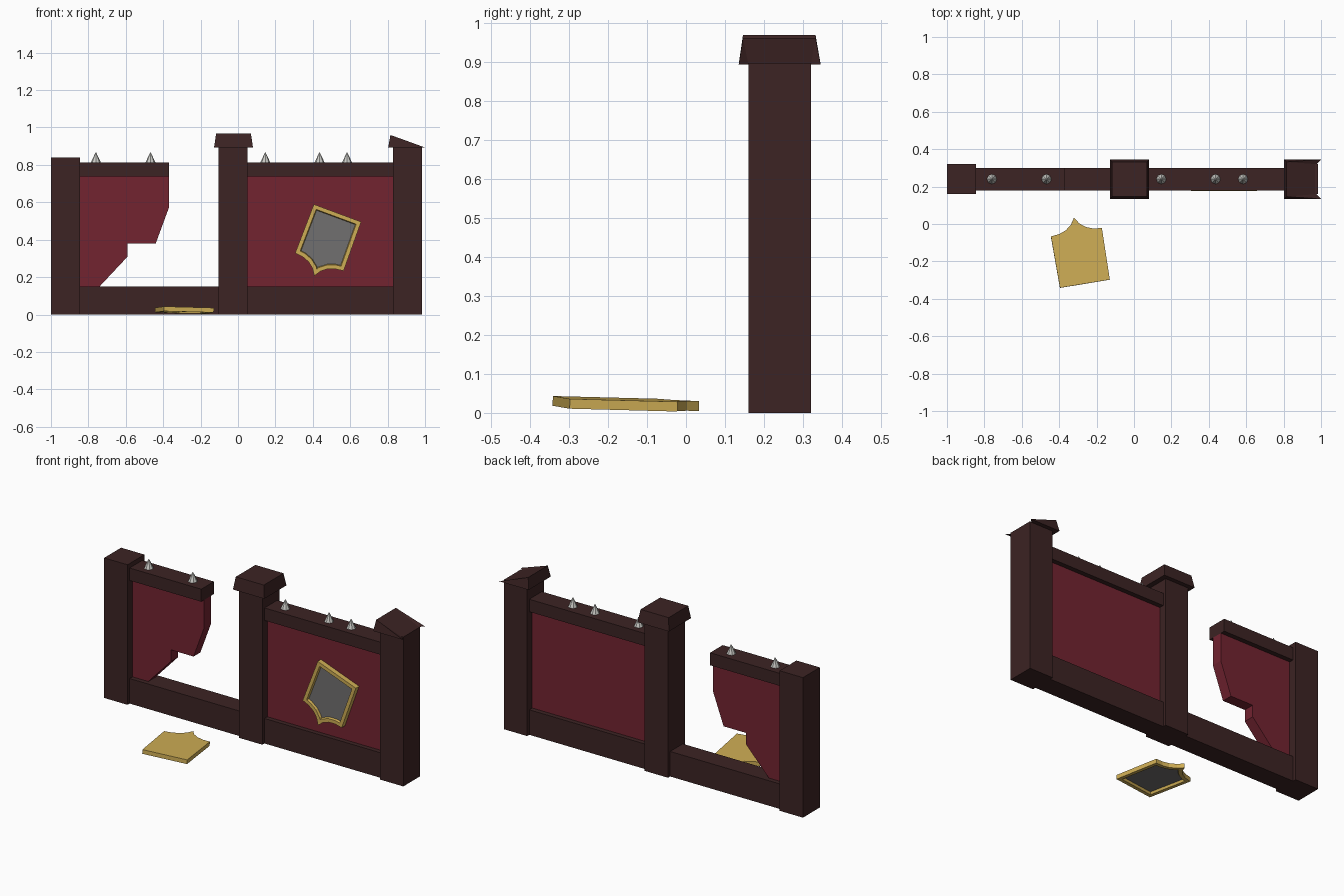
import bpy, bmesh
from mathutils import Vector, Matrix

if "Cube" in bpy.data.objects:
    bpy.data.objects.remove(bpy.data.objects["Cube"])


def material(name, rgb):
    m = bpy.data.materials.new(name)
    m.diffuse_color = (*rgb, 1)
    m.use_nodes = True
    m.node_tree.nodes["Principled BSDF"].inputs["Base Color"].default_value = m.diffuse_color
    return m


WOOD = material("dark wood", (0.045, 0.017, 0.017))
RED = material("red panel", (0.17, 0.017, 0.03))
GOLD = material("gold", (0.62, 0.42, 0.09))
GREY = material("shield grey", (0.165, 0.16, 0.16))
STEEL = material("pale steel", (0.6, 0.6, 0.57))


def finish(name, bm, *mats):
    bmesh.ops.recalc_face_normals(bm, faces=bm.faces[:])
    me = bpy.data.meshes.new(name)
    bm.to_mesh(me)
    bm.free()
    for m in mats:
        me.materials.append(m)
    ob = bpy.data.objects.new(name, me)
    bpy.context.collection.objects.link(ob)
    return ob


def loft(name, bottom, top, mat):
    """Closed solid between two loops with the same point count."""
    bm = bmesh.new()
    a = [bm.verts.new(p) for p in bottom]
    b = [bm.verts.new(p) for p in top]
    n = len(a)
    bm.faces.new(a[::-1])
    bm.faces.new(b)
    for i in range(n):
        j = (i + 1) % n
        bm.faces.new((a[i], a[j], b[j], b[i]))
    return finish(name, bm, mat)


def rect(x0, x1, y0, y1, z):
    return [(x0, y0, z), (x1, y0, z), (x1, y1, z), (x0, y1, z)]


def box(name, x0, x1, y0, y1, z0, z1, mat):
    return loft(name, rect(x0, x1, y0, y1, z0), rect(x0, x1, y0, y1, z1), mat)


def panel(name, pts):
    return loft(name, [(x, 0.207, z) for x, z in pts], [(x, 0.272, z) for x, z in pts], RED)


# Posts
box("left_post", -1.0, -0.845, 0.16, 0.32, 0, 0.84, WOOD)
box("middle_post", -0.105, 0.05, 0.16, 0.32, 0, 0.896, WOOD)
box("right_post", 0.83, 0.985, 0.16, 0.32, 0, 0.896, WOOD)

# Whole cap on the middle post
loft("middle_cap", rect(-0.128, 0.08, 0.135, 0.345, 0.893),
     rect(-0.117, 0.069, 0.146, 0.332, 0.968), WOOD)

# Broken cap: sloped wedge with two splinter tips on its low side
bm = bmesh.new()
base = [bm.verts.new((x, y, 0.893)) for x, y in
        ((0.803, 0.135), (1.0, 0.135), (0.975, 0.16), (0.975, 0.32), (1.0, 0.345), (0.803, 0.345))]
f, k = bm.verts.new((0.815, 0.146, 0.96)), bm.verts.new((0.815, 0.332, 0.96))
bm.faces.new(base[::-1])
for loop in ((base[0], base[1], f), (base[1], base[2], f), (base[2], base[3], k, f),
             (base[3], base[4], k), (base[4], base[5], k), (base[5], base[0], f, k)):
    bm.faces.new(loop)
finish("broken_cap", bm, WOOD)

# Rails
for side, x0, x1, x2 in (("left", -0.845, -0.105, -0.37), ("right", 0.05, 0.83, 0.83)):
    box(side + "_bottom_rail", x0, x1, 0.18, 0.30, 0, 0.15, WOOD)
    box(side + "_top_rail", x0, x2, 0.18, 0.30, 0.738, 0.813, WOOD)

# Panels, the left one broken
panel("right_panel", [(0.05, 0.15), (0.83, 0.15), (0.83, 0.738), (0.05, 0.738)])
panel("broken_left_panel", [(-0.845, 0.15), (-0.74, 0.15), (-0.59, 0.31), (-0.59, 0.38),
                            (-0.44, 0.38), (-0.37, 0.57), (-0.37, 0.738), (-0.845, 0.738)])

# Spikes on the top rails
for i, x in enumerate((-0.76, -0.468, 0.146, 0.436, 0.583)):
    bm = bmesh.new()
    bmesh.ops.create_cone(bm, cap_ends=True, segments=8, radius1=0.027, radius2=0.002, depth=0.054,
                          matrix=Matrix.Translation((x, 0.24, 0.839)))
    finish(f"spike_{i + 1}", bm, STEEL)


def shield(name, origin, up, normal, thick=0.028):
    """Shield with a raised gold rim; origin is the middle of its top edge, on the front."""
    n = Vector(normal).normalized()
    v = Vector(up)
    v = (v - n * v.dot(n)).normalized()
    u = v.cross(n)
    half = [(0.135, 0), (0.138, -0.279), (0.093, -0.284), (0.055, -0.298), (0.023, -0.323)]
    pts = half + [(0, -0.358)] + [(-a, b) for a, b in reversed(half)]
    o = Vector(origin)
    bm = bmesh.new()
    fr = [bm.verts.new(o + u * a + v * b) for a, b in pts]
    bk = [bm.verts.new(w.co - n * thick) for w in fr]
    front = bm.faces.new(fr[::-1])
    bm.faces.new(bk)
    for i in range(len(fr)):
        j = (i + 1) % len(fr)
        bm.faces.new((fr[i], fr[j], bk[j], bk[i]))
    bmesh.ops.recalc_face_normals(bm, faces=bm.faces[:])
    bmesh.ops.inset_individual(bm, faces=[front], thickness=0.021, use_even_offset=True)
    bmesh.ops.inset_individual(bm, faces=[front], thickness=0.004, depth=-0.014, use_even_offset=True)
    front.material_index = 1
    finish(name, bm, GOLD, GREY)


# One shield on the wall, one lying face down on the ground
shield("wall_shield", (0.532, 0.176, 0.5425), (0.348, 0, 0.94), (0, -1, 0), 0.033)
shield("fallen_shield", (-0.263, -0.32, 0.0145), (0.163, -0.987, 0.03), (-0.023, -0.03, -1), 0.025)
